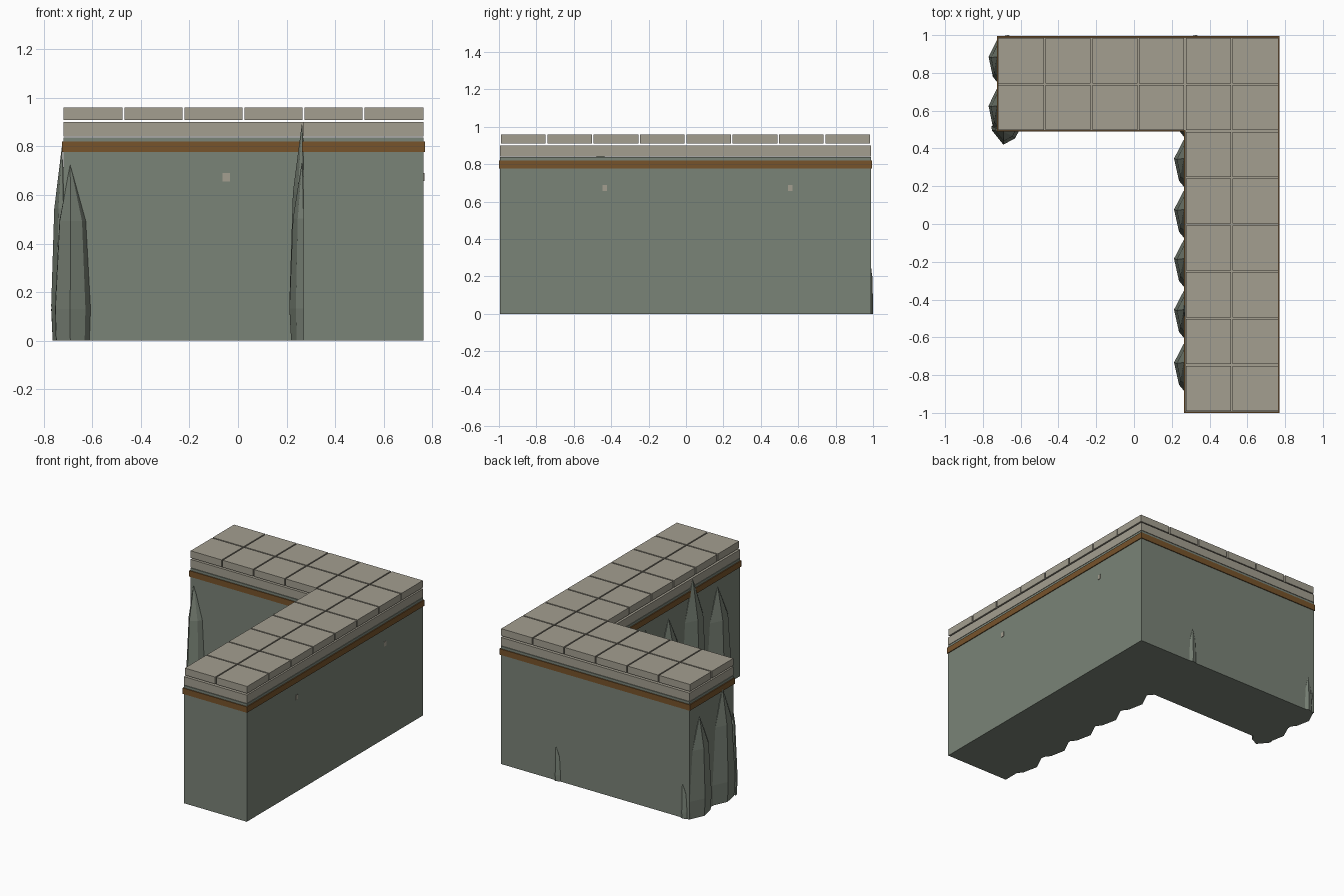
import bpy, bmesh
from mathutils import Vector

if "Cube" in bpy.data.objects:
    bpy.data.objects.remove(bpy.data.objects["Cube"])


def material(name, rgb):
    m = bpy.data.materials.new(name)
    m.diffuse_color = (*rgb, 1.0)
    m.use_nodes = True
    m.node_tree.nodes["Principled BSDF"].inputs["Base Color"].default_value = m.diffuse_color
    return m


GREEN = material("grey green stone", (0.195, 0.228, 0.185))
BEIGE = material("beige stone", (0.370, 0.345, 0.280))
BROWN = material("brown trim", (0.185, 0.087, 0.024))

# Footprint of the L-shaped wall
X0, X1, X2 = -0.72, 0.27, 0.765
Y0, Y1, Y2 = -0.994, 0.495, 0.988


def finish(bm, name, mat):
    bmesh.ops.recalc_face_normals(bm, faces=bm.faces[:])
    me = bpy.data.meshes.new(name)
    bm.to_mesh(me)
    bm.free()
    me.materials.append(mat)
    ob = bpy.data.objects.new(name, me)
    bpy.context.collection.objects.link(ob)
    return ob


def l_layer(name, z0, z1, grow, mat):
    """Extrude the L outline, grown outward by a margin."""
    g = grow
    outline = [(X1 - g, Y0 - g), (X2 + g, Y0 - g), (X2 + g, Y2 + g),
               (X0 - g, Y2 + g), (X0 - g, Y1 - g), (X1 - g, Y1 - g)]
    bm = bmesh.new()
    face = bm.faces.new([bm.verts.new((x, y, z0)) for x, y in outline])
    top = bmesh.ops.extrude_face_region(bm, geom=[face])["geom"]
    verts = [v for v in top if isinstance(v, bmesh.types.BMVert)]
    bmesh.ops.translate(bm, vec=(0, 0, z1 - z0), verts=verts)
    return finish(bm, name, mat)


def add_box(bm, x0, x1, y0, y1, z0, z1):
    verts = bmesh.ops.create_cube(bm, size=1)["verts"]
    for v in verts:
        v.co = Vector(((x0 + x1) / 2 + v.co.x * (x1 - x0),
                       (y0 + y1) / 2 + v.co.y * (y1 - y0),
                       (z0 + z1) / 2 + v.co.z * (z1 - z0)))


def rock(name, x, y, normal, width, depth, height):
    """Faceted pointed rock leaning on a wall face."""
    n = Vector((*normal, 0))
    t = Vector((n.y, -n.x, 0))
    base = Vector((x, y, 0))
    section = [(0.48, -0.3), (0.46, 0.0), (0.06, 1.0), (-0.36, 0.55),
               (-0.5, 0.0), (-0.5, -0.3)]
    levels = [(0.0, 0.94, 0.88), (0.18, 1.0, 1.0), (0.68, 0.74, 0.75)]
    bm = bmesh.new()
    rings = []
    for f, sw, sd in levels:
        rings.append([bm.verts.new(base + t * (a * width * sw) + n * (d * depth * sd)
                                   + Vector((0, 0, f * height))) for a, d in section])
    tip = bm.verts.new(base + t * (0.06 * width) + n * 0.006 + Vector((0, 0, height)))
    k = len(section)
    bm.faces.new(rings[0])
    for i in range(k):
        j = (i + 1) % k
        for lo, hi in zip(rings, rings[1:]):
            bm.faces.new((lo[i], lo[j], hi[j], hi[i]))
        bm.faces.new((rings[-1][i], rings[-1][j], tip))
    return finish(bm, name, GREEN)


# Wall body, trim band and coping slab
l_layer("wall_body", 0.0, 0.838, 0.0, GREEN)
l_layer("trim_band", 0.778, 0.82, 0.006, BROWN)
l_layer("coping_slab", 0.841, 0.90, 0.0, BEIGE)

# Paving tiles, floating a little above the slab
px, py, gap = (X2 - X0) / 6, (Y2 - Y0) / 8, 0.0045
tiles = bmesh.new()
for i in range(6):
    for j in range(8):
        if i >= 4 or j >= 6:
            xa, ya = X0 + i * px, Y0 + j * py
            add_box(tiles,
                    xa + (gap if i not in (0,) else 0), xa + px - (gap if i < 5 else 0),
                    ya + gap, ya + py - gap, 0.91, 0.96)
finish(tiles, "paving_tiles", BEIGE)

# Rocks along the inner face of the long arm
for i, (y, h) in enumerate([(0.33, 0.72), (0.06, 0.74), (-0.20, 0.72),
                            (-0.47, 0.90), (-0.75, 0.74)]):
    rock(f"inner_rock_{i + 1}", X1, y, (-1, 0), 0.28, 0.058, h)
rock("corner_rock", X1, Y1, (0, -1), 0.07, 0.035, 0.6)

# Rocks around the end of the short arm
rock("end_rock_1", X0, 0.87, (-1, 0), 0.25, 0.05, 0.70)
rock("end_rock_2", X0, 0.61, (-1, 0), 0.26, 0.05, 0.80)
rock("front_rock", -0.683, Y1, (0, -1), 0.15, 0.075, 0.725)

# Small rock tips on the back face
for i, x in enumerate((-0.67, 0.325)):
    rock(f"back_rock_{i + 1}", x, Y2, (0, 1), 0.06, 0.012, 0.25)

# Small pale chips on the wall faces
chips = bmesh.new()
add_box(chips, -0.063, -0.033, Y1 - 0.003, Y1 + 0.002, 0.655, 0.69)
for y in (-0.435, 0.557):
    add_box(chips, X2 - 0.002, X2 + 0.003, y - 0.012, y + 0.012, 0.657, 0.69)
finish(chips, "stone_chips", BEIGE)
